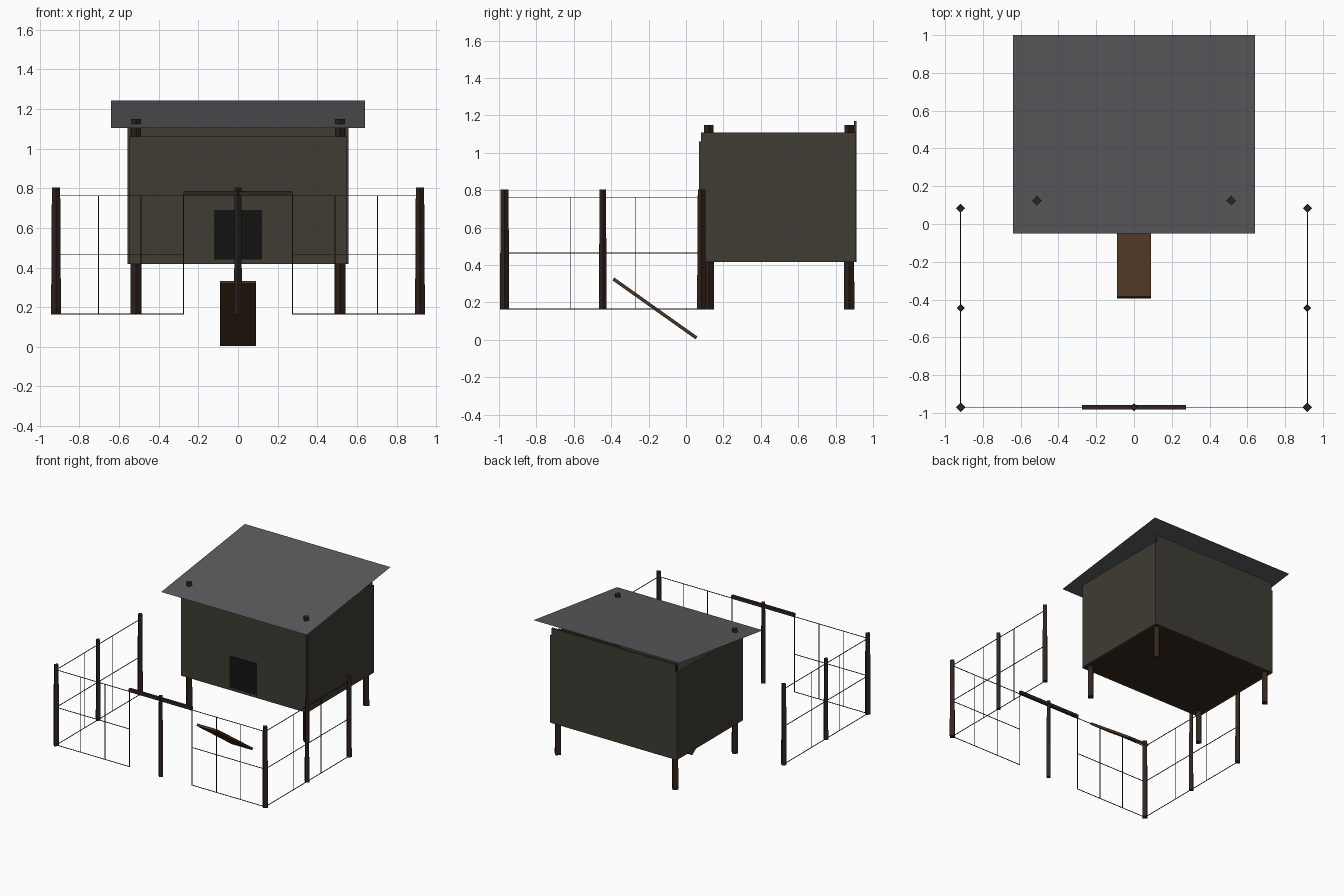
import bpy, math

if "Cube" in bpy.data.objects:
    bpy.data.objects.remove(bpy.data.objects["Cube"])

def material(name, rgb):
    m = bpy.data.materials.new(name)
    m.diffuse_color = (*rgb, 1)
    m.use_nodes = True
    m.node_tree.nodes["Principled BSDF"].inputs["Base Color"].default_value = m.diffuse_color
    return m

POST = material("post_wood", (0.03, 0.018, 0.013))
WALL = material("wall_wood", (0.05, 0.045, 0.034))
ROOF = material("roof_sheet", (0.10, 0.105, 0.11))
RAMP = material("ramp_wood", (0.07, 0.033, 0.015))
FLOOR = material("floor_wood", (0.04, 0.02, 0.012))
DARK = material("dark_opening", (0.006, 0.006, 0.007))
WIRE = material("wire", (0.02, 0.02, 0.02))

def box(name, lo, hi, mat, rot_x=0):
    bpy.ops.mesh.primitive_cube_add(
        size=1, location=[(a + b) / 2 for a, b in zip(lo, hi)], rotation=(rot_x, 0, 0))
    o = bpy.context.object
    o.name = name
    o.scale = [b - a for a, b in zip(lo, hi)]
    o.data.materials.append(mat)
    return o

def post(name, x, y, z0, z1, r0, r1):
    # four-sided tapered post, corners pointing along x and y
    bpy.ops.mesh.primitive_cone_add(vertices=4, radius1=r0, radius2=r1,
                                    depth=z1 - z0, location=(x, y, (z0 + z1) / 2))
    o = bpy.context.object
    o.name = name
    o.data.materials.append(POST)

def wire(name, a, b):
    t = 0.002
    lo = [min(p, q) - t for p, q in zip(a, b)]
    hi = [max(p, q) + t for p, q in zip(a, b)]
    box(name, lo, hi, WIRE)

BOTTOM, TOP = 0.165, 0.762
RAILS = (BOTTOM, 0.464, TOP)
FX, FY, BY = 0.918, -0.97, 0.083   # fence side, front and back lines
GATE = 0.275

# Hut: floor, walls of different heights, doorway
box("hut_floor", (-0.545, 0.08, 0.417), (0.545, 0.905, 0.435), FLOOR)
box("front_wall", (-0.55, 0.07, 0.417), (0.55, 0.085, 1.06), WALL)
box("back_wall", (-0.545, 0.897, 0.417), (0.545, 0.912, 1.17), WALL)
box("doorway", (-0.12, 0.066, 0.44), (0.12, 0.072, 0.69), DARK)

# Sloping single-sheet roof
mesh = bpy.data.meshes.new("roof")
mesh.from_pydata([(-0.64, -0.05, 1.103), (0.64, -0.05, 1.103),
                  (0.64, 1.0, 1.242), (-0.64, 1.0, 1.242)], [], [(0, 1, 2, 3)])
mesh.materials.append(ROOF)
bpy.context.collection.objects.link(bpy.data.objects.new("roof", mesh))

# Both sides: side wall, hut posts, fence posts and wire panels
for s, side in ((-1, "left"), (1, "right")):
    box(side + "_wall", (s * 0.55 - 0.008, 0.08, 0.417), (s * 0.55 + 0.008, 0.91, 1.11), WALL)
    for y, where in ((0.122, "front"), (0.872, "back")):
        post(f"{side}_{where}_hut_post", s * 0.515, y, 0.163, 1.15, 0.028, 0.025)
    for y, r, where in ((FY, 0.025, "front"), (-0.445, 0.021, "middle"), (BY, 0.024, "back")):
        post(f"{side}_{where}_fence_post", s * FX, y, 0.163, 0.803, r, r - 0.004)
    for z in RAILS:
        wire(side + "_side_wire", (s * FX, FY, z), (s * FX, BY, z))
        wire(side + "_front_wire", (s * FX, FY, z), (s * GATE, FY, z))
    for i in (1, 2):
        y = FY + (BY - FY) * i / 3
        wire(side + "_side_upright_wire", (s * FX, y, BOTTOM), (s * FX, y, TOP))
    for i in (1, 2, 3):
        x = s * (FX + (GATE - FX) * i / 3)
        wire(side + "_front_upright_wire", (x, FY, BOTTOM), (x, FY, TOP))

# Gate: centre post and top beam
post("gate_post", 0, FY, 0.163, 0.803, 0.02, 0.017)
box("gate_beam", (-GATE, FY - 0.011, 0.763), (GATE, FY + 0.011, 0.787), POST)

# Tilted ramp board
length, cy, cz = 0.545, -0.166, 0.168
box("ramp", (-0.09, cy - length / 2, cz - 0.009), (0.09, cy + length / 2, cz + 0.009),
    RAMP, -math.atan2(0.318, 0.448))
